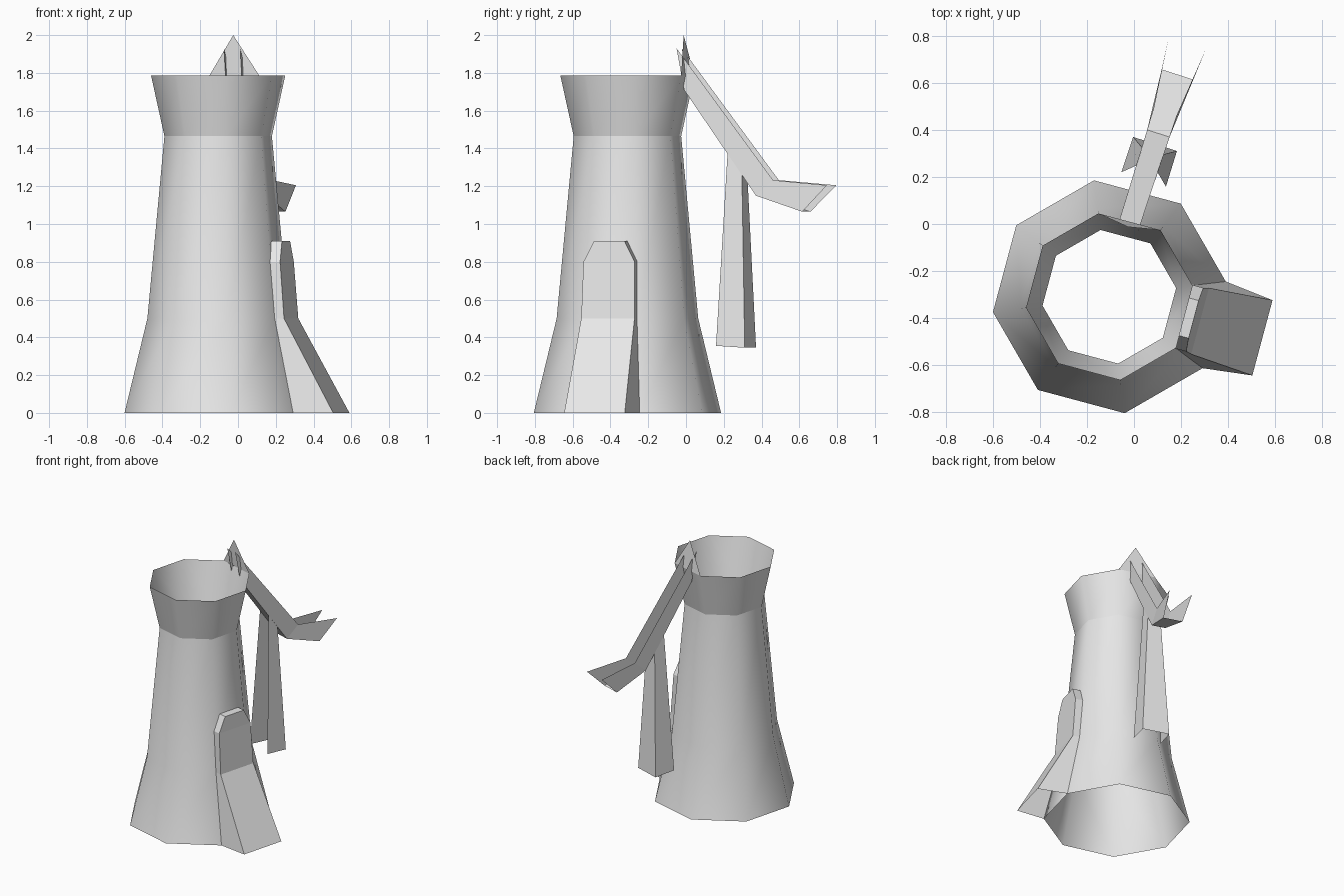
import bpy, math
from mathutils import Vector

if "Cube" in bpy.data.objects:
    bpy.data.objects.remove(bpy.data.objects["Cube"])

stone = bpy.data.materials.new("grey stone")
stone.diffuse_color = (0.8, 0.8, 0.8, 1)
stone.use_nodes = True
stone.node_tree.nodes["Principled BSDF"].inputs["Base Color"].default_value = stone.diffuse_color
CENTRE = Vector((-0.105, -0.31, 0))


def make(name, verts, faces, smooth=False):
    me = bpy.data.meshes.new(name)
    me.from_pydata(verts, [], faces)
    me.materials.append(stone)
    me.polygons.foreach_set("use_smooth", [smooth] * len(faces))
    ob = bpy.data.objects.new(name, me)
    bpy.context.collection.objects.link(ob)
    return ob


def frame(origin, degrees):
    """Local placement: s outwards, h to the right of it, z up."""
    a = math.radians(degrees)
    u = Vector((math.cos(a), math.sin(a), 0))
    v = Vector((math.sin(a), -math.cos(a), 0))
    return lambda s, h, z: origin + u * s + v * h + Vector((0, 0, z))


def octagon_tube(name, profile):
    place = [frame(CENTRE, 7.5 + 45 * k) for k in range(8)]
    verts = [p(r, 0, z) for r, z in profile for p in place]
    faces = [(8 * j + i, 8 * j + (i + 1) % 8, 8 * j + 8 + (i + 1) % 8, 8 * j + 8 + i)
             for j in range(len(profile) - 1) for i in range(8)]
    return make(name, verts, faces, True)


# Open tower: flared body and widening collar
octagon_tube("tower_body", [(0.5, 0), (0.378, 0.5), (0.287, 1.465)])
octagon_tube("tower_collar", [(0.287, 1.465), (0.358, 1.785)])

# Buttress on the right face: rows of (inner s, inner half width, outer s, outer half width, z)
rows = [(0.462, 0.191, 0.675, 0.166, 0), (0.349, 0.146, 0.40, 0.146, 0.5),
        (0.322, 0.14, 0.377, 0.14, 0.8), (0.313, 0.083, 0.372, 0.083, 0.91)]
p = frame(CENTRE, -15)
verts = []
for si, hi, so, ho, z in rows:
    verts += [p(si, -hi, z), p(so, -ho, z), p(so, ho, z), p(si, hi, z)]
faces = [(4 * j + i + 1, 4 * j + i, 4 * j + i + 4, 4 * j + i + 5)
         for j in range(3) for i in range(3)]
faces.append((12, 13, 14, 15))
make("buttress", verts, faces)

# Gable plate standing on the rim
p = frame(CENTRE, 75)
make("gable_plate", [p(0.331, -0.137, 1.785), p(0.331, 0.137, 1.785), p(0.308, 0, 2.0)],
     [(0, 1, 2)])

# Trough arm: rows of (top s, top z, bottom s, bottom z, top half width, bottom half width)
p = frame(Vector((-0.02, 0, 0)), 72.2)
rows = [(-0.038, 1.93, 0.004, 1.71, 0.045, 0.045),
        (0.50, 1.232, 0.405, 1.15, 0.05, 0.05),
        (0.81, 1.205, 0.669, 1.065, 0.083, 0.07)]
verts = []
for st, zt, sb, zb, ht, hb in rows:
    verts += [p(st, -ht, zt), p(sb, -hb, zb), p(sb, hb, zb), p(st, ht, zt)]
faces = [(4 * j + i, 4 * j + i + 1, 4 * j + i + 5, 4 * j + i + 4)
         for j in range(2) for i in range(3)]
make("trough_arm", verts, faces)

# Three-sided tapering post below the arm, open towards the tower
rows = [(0.199, 0.355, 0.358, 0.345, 0.1, 0.098), (0.247, 1.388, 0.326, 1.26, 0.047, 0.047)]
verts = []
for sn, zn, sf, zf, hn, hf in rows:
    verts += [p(sn, -hn, zn), p(sf, -hf, zf), p(sf, hf, zf), p(sn, hn, zn)]
make("support_post", verts, [(i + 1, i, i + 4, i + 5) for i in range(3)])
